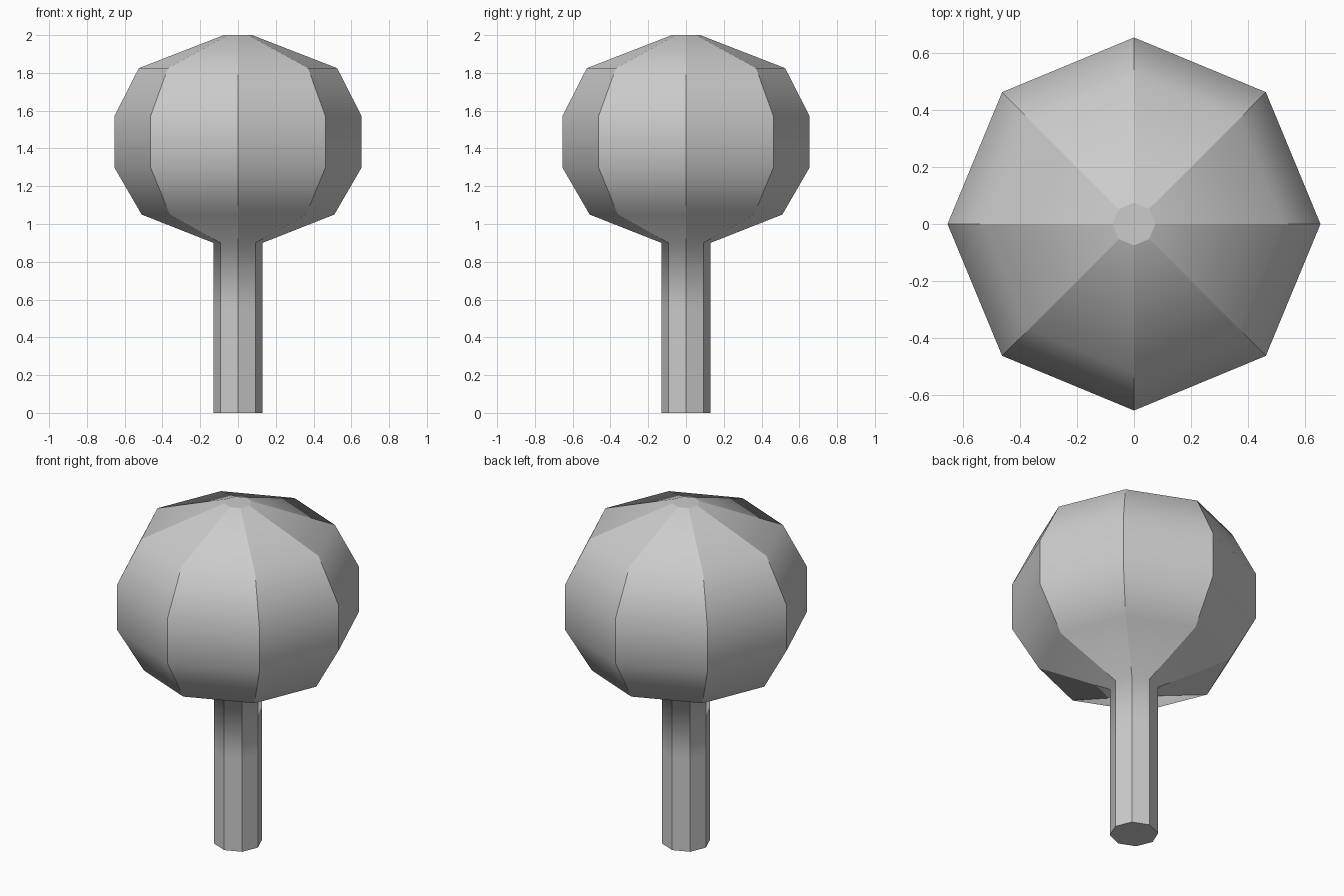
import bpy
import bmesh
from math import cos, sin, tau

cube = bpy.data.objects.get("Cube")
if cube:
    bpy.data.objects.remove(cube, do_unlink=True)

SIDES = 8
# Radius and height of each ring, from the foot of the stem to the crown
PROFILE = [(0.13, 0), (0.13, 0.55), (0.13, 0.9), (0.51, 1.05), (0.655, 1.3),
           (0.655, 1.57), (0.525, 1.825), (0.075, 2.0)]

grey = bpy.data.materials.new("plain grey")
grey.use_nodes = True
colour = (0.6, 0.6, 0.6, 1)
grey.diffuse_color = colour
grey.node_tree.nodes["Principled BSDF"].inputs["Base Color"].default_value = colour

# Rings around the vertical axis
bm = bmesh.new()
rings = [[bm.verts.new((r * cos(tau * i / SIDES), r * sin(tau * i / SIDES), z))
          for i in range(SIDES)] for r, z in PROFILE]

# Side panels, smooth along their height
for low, high in zip(rings, rings[1:]):
    for i in range(SIDES):
        j = (i + 1) % SIDES
        bm.faces.new((low[i], low[j], high[j], high[i])).smooth = True

# Flat end caps
caps = [bm.faces.new(rings[0][::-1]), bm.faces.new(rings[-1])]

# Sharp ridges between panels and around the caps
for edge in bm.edges:
    a, b = edge.verts
    ridge = abs(a.co.z - b.co.z) > 0.01
    edge.smooth = not (ridge or any(f in caps for f in edge.link_faces))

mesh = bpy.data.meshes.new("tree")
bm.to_mesh(mesh)
bm.free()
mesh.materials.append(grey)
tree = bpy.data.objects.new("tree", mesh)
bpy.context.collection.objects.link(tree)
